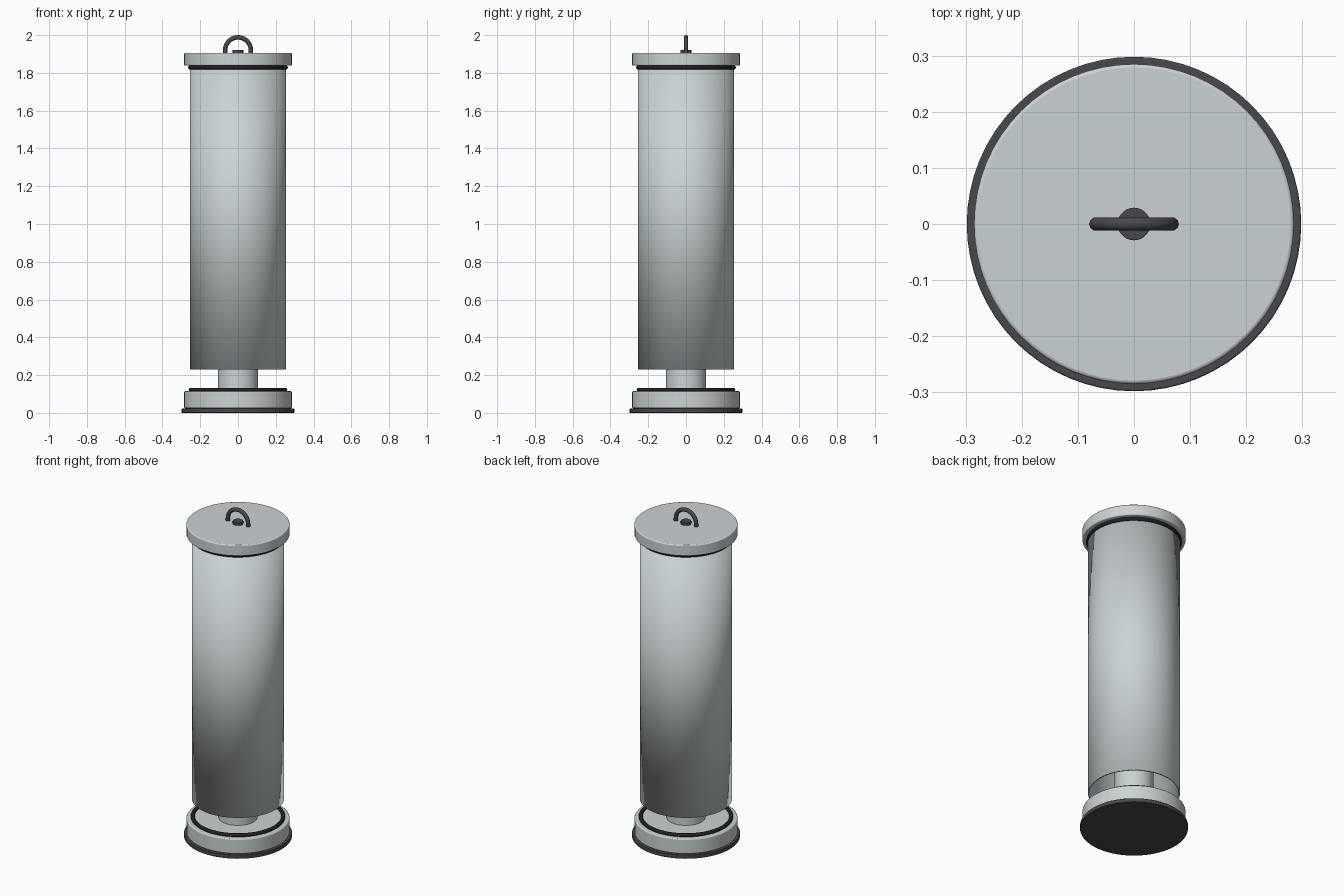
import bpy, bmesh, math

cube = bpy.data.objects.get("Cube")
if cube:
    bpy.data.objects.remove(cube)

SIDES = 64


def make_material(name, color):
    mat = bpy.data.materials.new(name)
    mat.use_nodes = True
    mat.diffuse_color = (*color, 1)
    mat.node_tree.nodes["Principled BSDF"].inputs["Base Color"].default_value = (*color, 1)
    return mat


metal = make_material("pale_grey_metal", (0.60, 0.65, 0.66))
dark = make_material("dark_grey", (0.065, 0.065, 0.07))
rubber = make_material("black_rubber", (0.015, 0.015, 0.017))


def lathe(name, profile, mat, all_smooth=False, bevel=0):
    """Spin a profile of (radius, height) points round the z axis."""
    bm = bmesh.new()
    verts = [bm.verts.new((r, 0, z)) for r, z in profile]
    edges = [bm.edges.new(pair) for pair in zip(verts, verts[1:])]
    bmesh.ops.spin(bm, geom=verts + edges, cent=(0, 0, 0), axis=(0, 0, 1),
                   angle=math.tau, steps=SIDES, use_duplicate=False)
    bmesh.ops.remove_doubles(bm, verts=bm.verts, dist=0.0001)
    bmesh.ops.recalc_face_normals(bm, faces=bm.faces)
    mesh = bpy.data.meshes.new(name)
    bm.to_mesh(mesh)
    bm.free()
    obj = bpy.data.objects.new(name, mesh)
    bpy.context.collection.objects.link(obj)
    mesh.materials.append(mat)
    if bevel:
        mod = obj.modifiers.new("rounded_edges", "BEVEL")
        mod.width = bevel
        mod.segments = 3
        mod.limit_method = "ANGLE"
    bpy.ops.object.select_all(action="DESELECT")
    obj.select_set(True)
    bpy.context.view_layer.objects.active = obj
    if all_smooth:
        bpy.ops.object.shade_smooth()
    else:
        bpy.ops.object.shade_smooth_by_angle(angle=math.radians(35))
    return obj


def disc(name, radius, low, high, mat, bevel=0):
    return lathe(name, [(0, low), (radius, low), (radius, high), (0, high)], mat, bevel=bevel)


def ring(name, radius, thickness, height):
    bpy.ops.mesh.primitive_torus_add(major_radius=radius, minor_radius=thickness,
                                     major_segments=SIDES, minor_segments=12,
                                     location=(0, 0, height))
    obj = bpy.context.object
    obj.name = name
    obj.data.materials.append(rubber)
    bpy.ops.object.shade_smooth()


# Base with its foot pad, seal and inner column
disc("foot_pad", 0.298, 0, 0.024, dark, bevel=0.003)
disc("base", 0.285, 0.024, 0.115, metal, bevel=0.006)
ring("base_seal", 0.25, 0.011, 0.122)
disc("inner_column", 0.107, 0.11, 1.80, metal)

# Hollow body, open at the bottom, softly shaded over its rims
lathe("body_tube", [(0, 1.84), (0.255, 1.84), (0.255, 0.23), (0.245, 0.23),
                    (0.245, 1.80), (0, 1.80)], metal, all_smooth=True)

# Lid and its seal
ring("lid_seal", 0.252, 0.012, 1.829)
disc("lid", 0.285, 1.838, 1.905, metal, bevel=0.006)

# Handle plate and loop
disc("handle_plate", 0.029, 1.90, 1.922, dark, bevel=0.002)
arc = [(0.068 * math.cos(math.pi * i / 24), 0, 1.92 + 0.068 * math.sin(math.pi * i / 24))
       for i in range(25)]
points = [(0.068, 0, 1.906)] + arc + [(-0.068, 0, 1.906)]
curve = bpy.data.curves.new("handle_loop", "CURVE")
curve.dimensions = "3D"
curve.bevel_depth = 0.012
curve.bevel_resolution = 3
curve.use_fill_caps = True
spline = curve.splines.new("POLY")
spline.points.add(len(points) - 1)
for point, co in zip(spline.points, points):
    point.co = (*co, 1)
spline.use_smooth = True
curve.materials.append(dark)
bpy.context.collection.objects.link(bpy.data.objects.new("handle_loop", curve))
